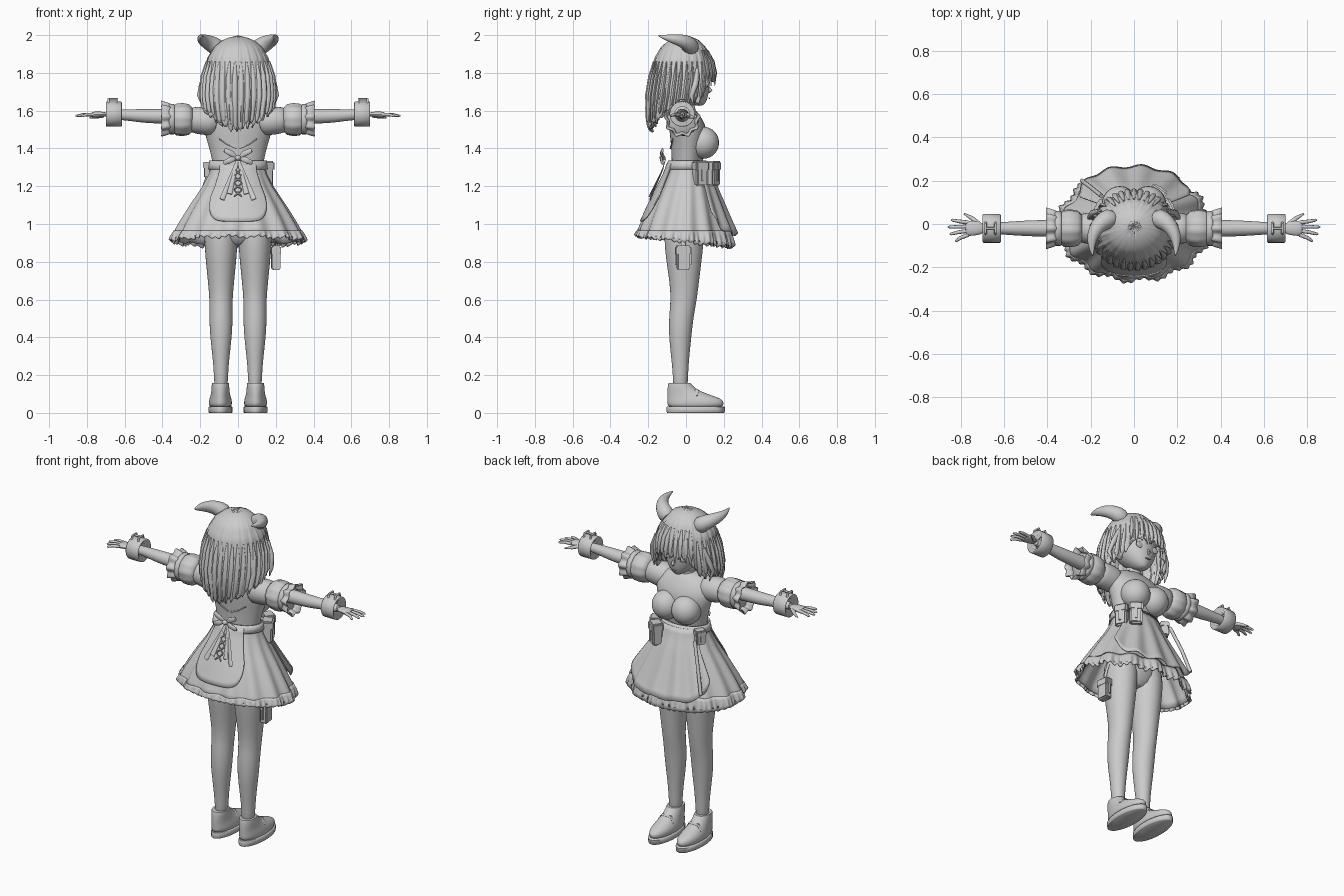
import bpy, bmesh, math, random
from mathutils import Vector

random.seed(4)
cube = bpy.data.objects.get("Cube")
if cube:
    bpy.data.objects.remove(cube)

clay = bpy.data.materials.new("light_grey")
clay.use_nodes = True
clay.diffuse_color = (0.6, 0.6, 0.6, 1)
clay.node_tree.nodes["Principled BSDF"].inputs["Base Color"].default_value = (0.6, 0.6, 0.6, 1)


def finish(name, bm, mirror=False, thick=0, subdiv=0):
    bmesh.ops.recalc_face_normals(bm, faces=bm.faces)
    mesh = bpy.data.meshes.new(name)
    bm.to_mesh(mesh)
    bm.free()
    mesh.materials.append(clay)
    ob = bpy.data.objects.new(name, mesh)
    bpy.context.collection.objects.link(ob)
    bpy.ops.object.select_all(action="DESELECT")
    ob.select_set(True)
    bpy.context.view_layer.objects.active = ob
    bpy.ops.object.shade_smooth_by_angle(angle=math.radians(50))
    if thick:
        ob.modifiers.new("Thickness", "SOLIDIFY").thickness = thick
    if subdiv:
        ob.modifiers.new("Smooth", "SUBSURF").levels = subdiv
    if mirror:
        ob.modifiers.new("Mirror", "MIRROR")
    return ob


def skin(bm, rings, closed, caps):
    for a, b in zip(rings, rings[1:]):
        n = len(a)
        for i in range(n if closed else n - 1):
            j = (i + 1) % n
            bm.faces.new((a[i], a[j], b[j], b[i]))
    if caps:
        bm.faces.new(rings[0])
        bm.faces.new(rings[-1])


def look(profile, z):
    """Interpolate a profile of rows (z, half width, back y, front y)."""
    rows = sorted(profile)
    z = min(max(z, rows[0][0]), rows[-1][0])
    for p, q in zip(rows, rows[1:]):
        if z <= q[0]:
            f = (z - p[0]) / (q[0] - p[0])
            return [u + (v - u) * f for u, v in zip(p, q)][1:]


def point(profile, a, z, cx=0, grow=0):
    rx, yb, yf = look(profile, z)
    return Vector((cx + (rx + grow) * math.sin(a), (yb + yf) / 2 + ((yf - yb) / 2 + grow) * math.cos(a), z))


def body(name, profile, cx=0, n=24, mirror=False, subdiv=1):
    """Closed solid lofted upwards through a profile."""
    bm = bmesh.new()
    rings = [[bm.verts.new(point(profile, math.tau * i / n, row[0], cx)) for i in range(n)] for row in profile]
    skin(bm, rings, True, True)
    return finish(name, bm, mirror, subdiv=subdiv)


def cloth(name, profile, top, bottom, span=math.pi, n=96, rows=12, grow=0, ripple=None, thick=0.008):
    """Sheet hung on a profile; angle 0 is the face side, pi the back."""
    bm = bmesh.new()
    full = span >= math.pi
    rings = []
    for r in range(rows + 1):
        t, ring = r / rows, []
        for i in range(n if full else n + 1):
            a = -span + 2 * span * i / n
            z = top + (bottom(a) - top) * t
            ring.append(bm.verts.new(point(profile, a, z, 0, grow + (ripple(a, t) if ripple else 0))))
        rings.append(ring)
    skin(bm, rings, full, False)
    return finish(name, bm, thick=thick)


def tube(name, path, n=14, flat=(1, 1), ripple=(0, 0), mirror=True, subdiv=0, caps=True, thick=0):
    """Tube through (x, y, z, radius) points with an oval section."""
    bm = bmesh.new()
    pts = [Vector(p[:3]) for p in path]
    whole = (pts[-1] - pts[0]).normalized()
    ref = Vector((0, 1, 0) if abs(whole.z) > 0.75 else (0, 0, 1))
    rings = []
    for k, p in enumerate(pts):
        t = (pts[min(k + 1, len(pts) - 1)] - pts[max(k - 1, 0)]).normalized()
        side = t.cross(ref).normalized()
        other = side.cross(t)
        ring = []
        for i in range(n):
            a = math.tau * i / n
            r = path[k][3] * (1 + ripple[1] * math.sin(ripple[0] * a))
            ring.append(bm.verts.new(p + side * r * flat[0] * math.cos(a) + other * r * flat[1] * math.sin(a)))
        rings.append(ring)
    skin(bm, rings, True, caps)
    return finish(name, bm, mirror, thick, subdiv)


def box(name, centre, size, turn):
    bm = bmesh.new()
    bmesh.ops.create_cube(bm, size=1)
    bmesh.ops.scale(bm, vec=size, verts=bm.verts)
    bmesh.ops.bevel(bm, geom=bm.edges[:], offset=min(size) * 0.15, segments=2, affect="EDGES")
    ob = finish(name, bm)
    ob.location, ob.rotation_euler.z = centre, turn


def ball(name, centre, size, mirror=False):
    bm = bmesh.new()
    bmesh.ops.create_uvsphere(bm, u_segments=24, v_segments=14, radius=1)
    bmesh.ops.scale(bm, vec=size, verts=bm.verts)
    bmesh.ops.translate(bm, vec=centre, verts=bm.verts)
    finish(name, bm, mirror)


# Legs and shoes
body("leg", [(0.1, .035, -.07, .01), (0.2, .037, -.068, .01), (0.3, .045, -.08, .018), (0.42, .06, -.092, .03),
             (0.52, .062, -.09, .042), (0.6, .061, -.08, .058), (0.7, .07, -.088, .07), (0.82, .083, -.108, .085),
             (0.95, .092, -.12, .1), (1.06, .08, -.1, .09)], cx=0.09, mirror=True)
body("pelvis", [(0.88, .06, -.08, .06), (0.95, .16, -.12, .1), (1.1, .16, -.12, .1), (1.3, .12, -.07, .08)])
body("shoe", [(0.022, .058, -.098, .195), (0.05, .062, -.1, .203), (0.07, .06, -.1, .195), (0.085, .055, -.1, .16),
              (0.105, .05, -.1, .1), (0.13, .047, -.098, .045), (0.165, .046, -.095, .022), (0.155, .036, -.08, .01)],
     cx=0.093, mirror=True)
body("shoe_sole", [(0, .06, -.1, .2), (0.004, .064, -.102, .205), (0.03, .064, -.102, .207), (0.034, .06, -.1, .2)],
     cx=0.093, mirror=True, subdiv=0)
tube("shoe_strap", [(.045, .05, .09, .012), (.065, .055, .122, .012), (.12, .055, .122, .012), (.142, .05, .09, .012)],
     flat=(1, .4))

# Torso
body("torso", [(1.26, .13, -.08, .09), (1.33, .135, -.075, .085), (1.42, .158, -.08, .11), (1.5, .185, -.09, .115),
               (1.56, .18, -.09, .085), (1.6, .13, -.075, .055), (1.625, .06, -.06, .03)])
ball("bust", (.066, .09, 1.43), (.083, .085, .085), True)
body("neck", [(1.57, .05, -.06, .035), (1.62, .042, -.055, .03), (1.68, .042, -.055, .03)])
body("choker", [(1.612, .048, -.062, .037), (1.632, .048, -.062, .037)], subdiv=0)

# Skirt, ruffle, aprons and belt
skirt_shape = [(0.86, .36, -.285, .25), (0.93, .345, -.262, .235), (1.0, .31, -.235, .212), (1.1, .25, -.19, .18),
               (1.2, .185, -.14, .145), (1.28, .145, -.1, .11), (1.34, .138, -.08, .092)]
hem = lambda a: 0.92 - 0.028 * math.cos(a) + 0.006 * math.sin(14 * a)
pleat = lambda a, t: 0.012 * t * math.sin(14 * a)
cloth("skirt", skirt_shape, 1.33, hem, ripple=pleat, n=112)
ruffle_shape = [(z, w + .004, b - .004, f + .004) for z, w, b, f in skirt_shape]
cloth("skirt_ruffle", ruffle_shape, 0.965, lambda a: hem(a) - 0.014 + 0.006 * math.sin(56 * a),
      n=336, rows=4, ripple=lambda a, t: pleat(a, 1) + 0.007 * t * math.sin(56 * a), thick=0.004)
turned = [(z, w, -f, -b) for z, w, b, f in skirt_shape]
apron = cloth("back_apron", turned, 1.32, lambda a: 1.015 + 0.13 * (abs(a) / 0.66) ** 5,
              span=0.66, n=40, grow=0.016, thick=0.006)
apron.rotation_euler.z = math.pi
cloth("front_apron", skirt_shape, 1.32, lambda a: 0.945 + 0.12 * (abs(a) / 0.95) ** 4 + 0.008 * math.sin(16 * a),
      span=0.95, n=60, grow=0.018, ripple=lambda a, t: 0.022 * t * t + 0.01 * t * math.sin(16 * a), thick=0.006)
cloth("belt", skirt_shape, 1.335, lambda a: 1.29, rows=2, grow=0.014)


# Bow, ribbon tails and lacing at the back
def behind(x, z):
    rx, yb, yf = look(skirt_shape, z)
    return (x, yb * math.sqrt(1 - (x / rx) ** 2) - 0.028, z)


for end in (1.39, 1.325):
    tube("bow_loop", [(.004, -.115, 1.35, .006), (.035, -.13, (1.35 + end) / 2 + .004, .016), (.07, -.125, end, .013),
                      (.075, -.12, end - .008, .003)], flat=(.5, 1))
ball("bow_knot", (0, -.125, 1.35), (.016, .016, .014))
for reach, low in ((.085, 1.13), (.045, 1.16)):
    tube("ribbon_tail", [(*behind(reach * t, 1.345 + (low - 1.345) * t), .006 + .008 * t) for t in (0, .3, .6, .85, 1)],
         n=8, flat=(1, .3))
for k in range(4):
    z = 1.29 - 0.037 * k
    tube("lacing", [(*behind(-.02, z), .004), (*behind(.02, z - .033), .004)], n=6)
tube("corset_seam", [(.01, -.083, 1.4, .004), (.06, -.077, 1.42, .004), (.1, -.07, 1.45, .004)], n=6)


# Pouches: body, flap and strap
def pouch(x, y, z, w, d, h, turn):
    box("pouch", (x, y, z), (w, d, h), turn)
    box("pouch_flap", (x, y, z + h * .32), (w * 1.12, d * 1.15, h * .4), turn)
    box("pouch_strap", (x, y, z + h * .08), (w * .2, d * 1.25, h * .75), turn)


pouch(.148, .075, 1.265, .07, .06, .13, -1.1)
pouch(.105, .14, 1.265, .07, .06, .13, -.6)
pouch(-.15, .08, 1.285, .055, .045, .085, 1.0)
pouch(.2, -.015, .82, .045, .07, .125, .1)
tube("thigh_strap", [(.17, -.015, 1.0, .012), (.19, -.015, .93, .012), (.2, -.015, .87, .012)], n=8, flat=(.4, 1), mirror=False)
tube("hanging_strap", [(-.15, .13, 1.28, .01), (-.2, .17, 1.14, .01), (-.24, .2, 1.0, .01)], n=8, mirror=False)

# Arms, sleeves, cuffs and hands
ay, az = -.02, 1.57
tube("arm", [(.15, ay, az, .05), (.3, ay, az, .042), (.45, ay, az, .039), (.52, ay, az + .003, .036),
             (.62, ay, az + .01, .028), (.71, ay, az + .008, .024)], subdiv=1)
tube("shoulder", [(.1, ay, 1.535, .07), (.16, ay, 1.545, .078), (.22, ay, 1.55, .074), (.265, ay, 1.553, .066)], subdiv=1)
tube("sleeve_puff", [(.24, ay, 1.553, .062), (.26, ay, 1.553, .08), (.29, ay, 1.553, .086), (.325, ay, 1.553, .084),
                     (.345, ay, 1.553, .068)], n=40, ripple=(10, .025))
tube("sleeve_band", [(.335, ay, 1.555, .076), (.34, ay, 1.555, .081), (.36, ay, 1.555, .081), (.365, ay, 1.555, .076)], n=24)
tube("sleeve_frill", [(.345, ay, 1.555, .07), (.37, ay, 1.555, .08), (.405, ay, 1.555, .09)], n=64, ripple=(9, .09),
     caps=False, thick=.005)
tube("wrist_cuff", [(.615, ay, 1.582, .062), (.62, ay, 1.582, .067), (.695, ay, 1.582, .067), (.7, ay, 1.582, .062)],
     n=28, caps=False, thick=.03)
for x in (.64, .685):
    tube("cuff_buckle_side", [(x, ay - .025, 1.64, .006), (x, ay - .02, 1.662, .006), (x, ay + .02, 1.662, .006),
                              (x, ay + .025, 1.64, .006)], n=8)
tube("cuff_buckle_bar", [(.64, ay, 1.66, .006), (.685, ay, 1.66, .006)], n=8)
tube("palm", [(.69, ay, 1.58, .024), (.725, ay, 1.581, .033), (.76, ay, 1.579, .037), (.78, ay, 1.577, .034)],
     flat=(1, .45), subdiv=1)
for k, length in enumerate((.052, .076, .085, .07)):
    y0, y1 = ay - .03 + .019 * k, ay - .058 + .032 * k
    tube("finger", [(.765, y0, 1.579, .0095), (.775 + length * .5, (y0 + y1) / 2, 1.579, .0085),
                    (.775 + length * .9, y1, 1.573, .0065), (.775 + length, y1, 1.572, .003)], n=8)
tube("thumb", [(.715, ay + .018, 1.575, .012), (.75, ay + .048, 1.568, .01), (.785, ay + .068, 1.562, .004)], n=8)

# Head and face
body("head", [(1.625, .015, .05, .09), (1.645, .05, -.01, .108), (1.69, .09, -.07, .122), (1.74, .115, -.11, .125),
              (1.8, .128, -.13, .132), (1.88, .125, -.13, .12), (1.94, .09, -.09, .08), (1.965, .04, -.05, .04)])
tube("nose", [(0, .115, 1.735, .004), (0, .131, 1.705, .009), (0, .12, 1.695, .004)], n=8, mirror=False)
ball("eye", (.052, .111, 1.745), (.026, .008, .02), True)
tube("mouth", [(-.018, .122, 1.668, .003), (0, .124, 1.665, .003), (.018, .122, 1.668, .003)], n=6, mirror=False)

# Hair shell, strands and side locks
hair_shape = [(1.47, .12, -.185, .0), (1.55, .165, -.205, .07), (1.62, .185, -.21, .13), (1.72, .192, -.2, .152),
              (1.8, .18, -.185, .152), (1.88, .16, -.165, .135), (1.94, .125, -.13, .1), (1.975, .08, -.085, .065),
              (1.99, .04, -.045, .03), (1.998, .004, -.012, -.004)]
fringe = [(0, 1.775), (.55, 1.765), (.75, 1.7), (.95, 1.645), (1.4, 1.63), (1.9, 1.59), (2.5, 1.53), (3.2, 1.5)]
hair_end = lambda a: look(fringe, abs(a))[0] + 0.014 * math.sin(31 * a) + 0.008 * math.sin(53 * a)
strands = lambda a, t: t * (0.006 * math.sin(23 * a) + 0.004 * math.sin(41 * a + 1))
cloth("hair", hair_shape, 1.998, hair_end, n=160, rows=28, ripple=strands, thick=0.012)


def strand(name, a, steps):
    tube(name, [(*point(hair_shape, a, z, 0, .003), r) for z, r in steps], n=8, flat=(1, .7), mirror=False)


for k in range(26):
    a = -math.pi + 0.9 + (math.tau - 1.8) * k / 25 + math.pi
    low = hair_end(a if a < math.pi else a - math.tau) + random.uniform(-.015, .03)
    strand("hair_strand", a, ((1.86, .004), (1.78, .013), (1.68, .015), (low + .02, .011), (low, .003)))
for k in range(9):
    strand("fringe_strand", -.68 + .17 * k, ((1.92, .005), (1.86, .013), (1.8, .013), (1.75 - .02 * (k % 2), .002)))
tube("side_lock", [(.16, .06, 1.82, .01), (.19, .05, 1.74, .016), (.205, .03, 1.68, .012), (.185, .04, 1.62, .003)], n=8)

# Horns
tube("horn", [(.09, .03, 1.92, .05), (.135, .02, 1.95, .046), (.17, -.012, 1.968, .037), (.192, -.055, 1.978, .028),
              (.198, -.1, 1.986, .017), (.19, -.15, 1.997, .002)], n=16, subdiv=1)
